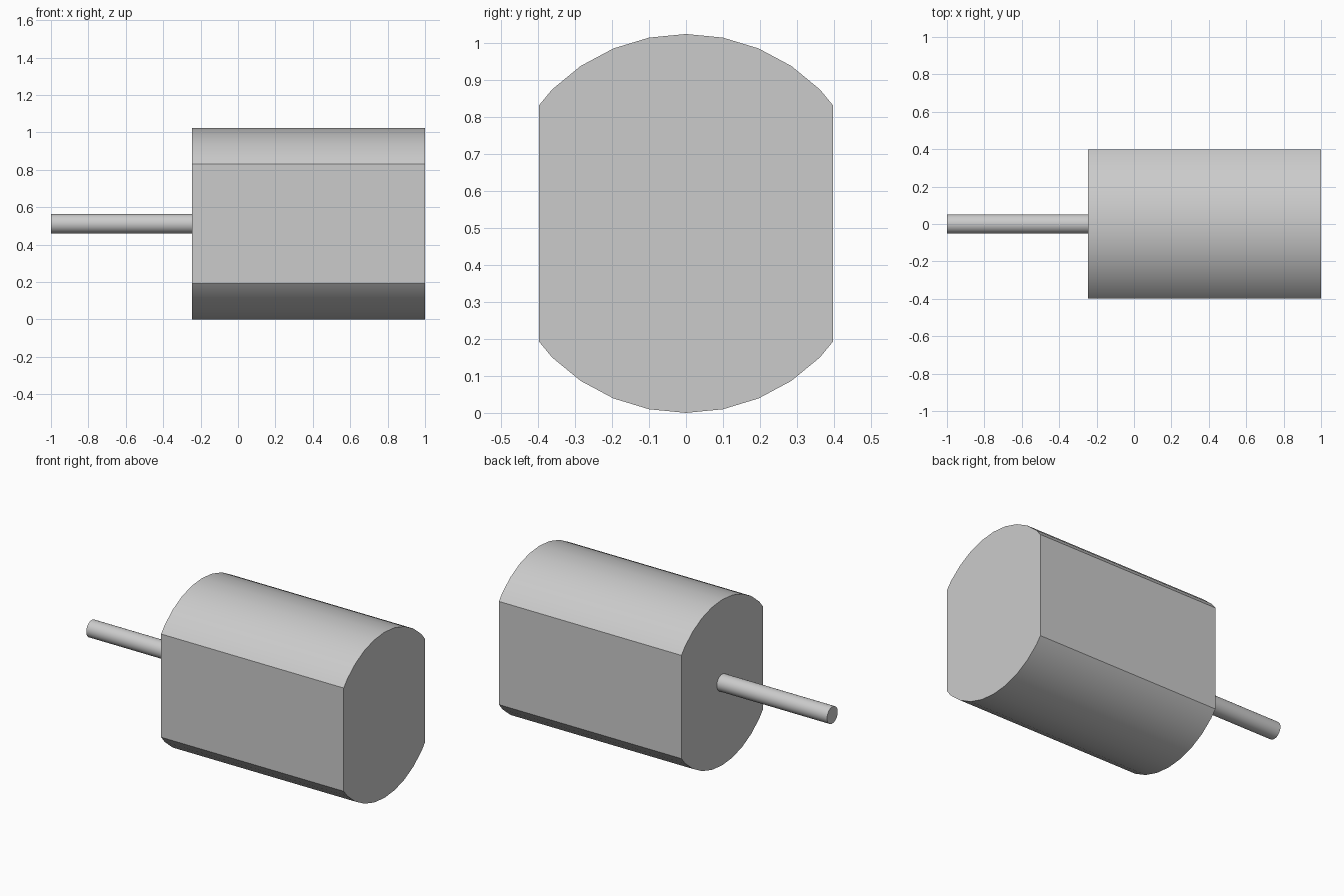
import bpy, bmesh, math
from mathutils import Matrix, Vector

old = bpy.data.objects.get("Cube")
if old:
    bpy.data.objects.remove(old, do_unlink=True)

AXIS_Z = 0.5115      # height of the shaft axis
FLAT_Y = 0.397       # half width across the flats

grey = bpy.data.materials.new("light grey")
grey.use_nodes = True
colour = (0.6, 0.6, 0.6, 1)
grey.diffuse_color = colour
grey.node_tree.nodes["Principled BSDF"].inputs["Base Color"].default_value = colour


def rod(name, radius, x0, x1, flat=None):
    """Capped cylinder along x, optionally trimmed to two side flats."""
    bm = bmesh.new()
    bmesh.ops.create_cone(bm, cap_ends=True, segments=32, radius1=radius,
                          radius2=radius, depth=x1 - x0)
    bmesh.ops.rotate(bm, verts=bm.verts, cent=(0, 0, 0),
                     matrix=Matrix.Rotation(math.pi / 2, 3, 'Y'))
    if flat:
        for side in (-1, 1):
            cut = bmesh.ops.bisect_plane(
                bm, geom=bm.verts[:] + bm.edges[:] + bm.faces[:],
                plane_co=Vector((0, side * flat, 0)),
                plane_no=Vector((0, side, 0)), clear_outer=True)
            edges = [e for e in cut["geom_cut"] if isinstance(e, bmesh.types.BMEdge)]
            bmesh.ops.holes_fill(bm, edges=edges, sides=0)
    bmesh.ops.recalc_face_normals(bm, faces=bm.faces)
    mesh = bpy.data.meshes.new(name)
    bm.to_mesh(mesh)
    bm.free()
    mesh.materials.append(grey)
    obj = bpy.data.objects.new(name, mesh)
    bpy.context.collection.objects.link(obj)
    obj.location = ((x0 + x1) / 2, 0, AXIS_Z)
    # Smooth curved walls, crisp caps and flats
    bpy.ops.object.select_all(action='DESELECT')
    obj.select_set(True)
    bpy.context.view_layer.objects.active = obj
    bpy.ops.object.shade_smooth_by_angle(angle=math.radians(25))
    return obj


# Motor housing with flattened sides
rod("motor_body", AXIS_Z, -0.247, 1.0, FLAT_Y)
# Thin drive shaft
rod("drive_shaft", 0.052, -1.0, -0.24)
